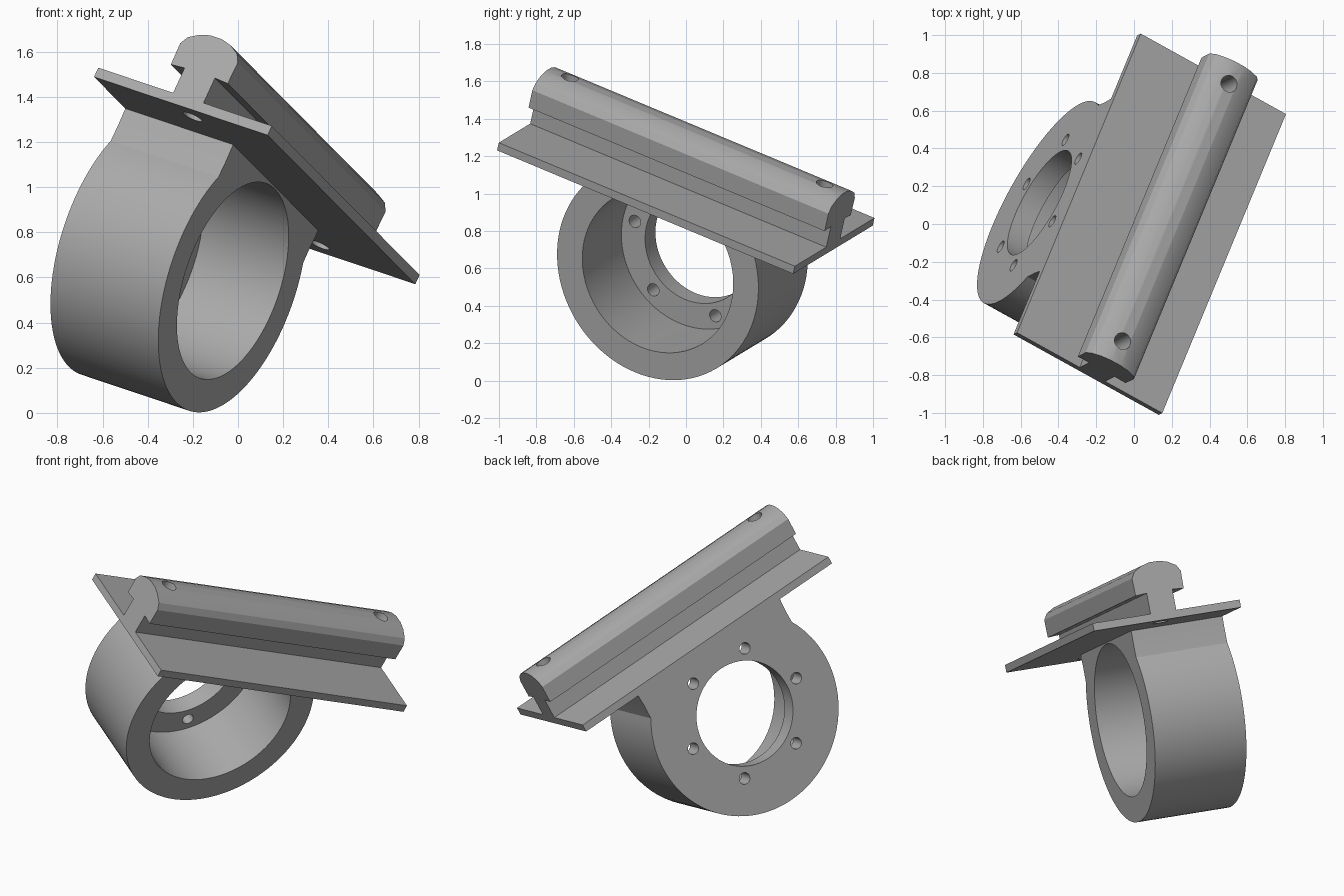
import bpy, bmesh
from math import sin, cos, radians
from mathutils import Matrix, Vector

cube = bpy.data.objects.get("Cube")
if cube:
    bpy.data.objects.remove(cube, do_unlink=True)

grey = bpy.data.materials.new("plain grey")
grey.use_nodes = True
COLOUR = (0.4, 0.4, 0.4, 1)
grey.diffuse_color = COLOUR
grey.node_tree.nodes["Principled BSDF"].inputs["Base Color"].default_value = COLOUR

# Tilted frame: X across the plate (ring axis), Y along the rail, Z out of the plate
along = Vector((0.357, 0.863, -0.36)).normalized()
across = Vector((0.842, -0.459, -0.284))
across = (across - across.dot(along) * along).normalized()
FRAME = Matrix((across, along, across.cross(along))).transposed().to_4x4()

MID = -0.349                        # middle of the rail along Y
HALF = 0.918                        # half the rail length
LEFT, RIGHT = -0.683, 0.233         # plate edges
RING_Z, RING_R, RING_FRONT = 0.481, 0.608, -0.114
PLATE_LOW, PLATE_TOP = 0.945, 0.991
RAIL_X = -0.208


def prism(name, points, depth):
    """Extrude a closed outline of local points by a local vector."""
    bm = bmesh.new()
    face = bm.faces.new([bm.verts.new(p) for p in points])
    new = bmesh.ops.extrude_face_region(bm, geom=[face])["geom"]
    bmesh.ops.translate(bm, vec=depth, verts=[v for v in new if isinstance(v, bmesh.types.BMVert)])
    bmesh.ops.recalc_face_normals(bm, faces=bm.faces)
    mesh = bpy.data.meshes.new(name)
    bm.to_mesh(mesh)
    bm.free()
    mesh.materials.append(grey)
    ob = bpy.data.objects.new(name, mesh)
    ob.matrix_world = FRAME
    bpy.context.collection.objects.link(ob)
    return ob


def circle_yz(x, y, z, r, n):
    return [(x, y + r * cos(radians(360 * i / n)), z + r * sin(radians(360 * i / n))) for i in range(n)]


def circle_xy(x, y, z, r, n):
    return [(x + r * cos(radians(360 * i / n)), y + r * sin(radians(360 * i / n)), z) for i in range(n)]


def combine(ob, other, operation):
    mod = ob.modifiers.new(operation.lower(), 'BOOLEAN')
    mod.operation, mod.solver, mod.object = operation, 'EXACT', other
    bpy.context.view_layer.objects.active = ob
    bpy.ops.object.modifier_apply(modifier=mod.name)
    bpy.data.objects.remove(other, do_unlink=True)


# Ring body with a straight neck up to the plate
outline = [(LEFT, MID + RING_R * cos(radians(a)), RING_Z + RING_R * sin(radians(a)))
           for a in [150 + 240 * i / 64 for i in range(65)]]
outline += [(LEFT, MID + 0.525, 0.87), (LEFT, MID + 0.53, 0.96),
            (LEFT, MID - 0.53, 0.96), (LEFT, MID - 0.525, 0.87)]
ring = prism("ring_mount", outline, (RING_FRONT - LEFT, 0, 0))

# Deep recess, through hole and six bolt holes in the back flange
floor = RING_FRONT - 0.45
combine(ring, prism("recess_cutter", circle_yz(floor, MID, RING_Z, 0.456, 72), (1, 0, 0)), 'DIFFERENCE')
combine(ring, prism("bore_cutter", circle_yz(LEFT - 0.1, MID, RING_Z, 0.313, 64), (0.4, 0, 0)), 'DIFFERENCE')
for k in range(6):
    a = radians(60 * k)
    hole = circle_yz(LEFT - 0.1, MID + 0.385 * cos(a), RING_Z + 0.385 * sin(a), 0.035, 16)
    combine(ring, prism("bolt_cutter", hole, (0.3, 0, 0)), 'DIFFERENCE')

# Flat base plate
start = MID - HALF
plate = prism("base_plate", [(LEFT, start, PLATE_LOW), (RIGHT, start, PLATE_LOW),
                             (RIGHT, start, PLATE_TOP), (LEFT, start, PLATE_TOP)], (0, 2 * HALF, 0))

# Rail: narrow web under a rounded head, mirrored half profile
half = [(0.08, PLATE_TOP - 0.02), (0.08, 1.115), (0.15, 1.11), (0.152, 1.215),
        (0.13, 1.252), (0.08, 1.28), (0.03, 1.293)]
profile = half + [(-x, z) for x, z in reversed(half)]
rail = prism("rail", [(RAIL_X + x, start, z) for x, z in profile], (0, 2 * HALF, 0))

# Screw holes through both ends of the rail and plate
for part in (rail, plate):
    for side in (-1, 1):
        hole = circle_xy(RAIL_X - 0.01, MID + side * 0.79, 0.8, 0.046, 20)
        combine(part, prism("screw_cutter", hole, (0, 0, 0.7)), 'DIFFERENCE')

# Smooth the round surfaces, keep edges sharp
for ob in (ring, plate, rail):
    bpy.ops.object.select_all(action='DESELECT')
    ob.select_set(True)
    bpy.context.view_layer.objects.active = ob
    bpy.ops.object.shade_smooth_by_angle(angle=radians(25))
